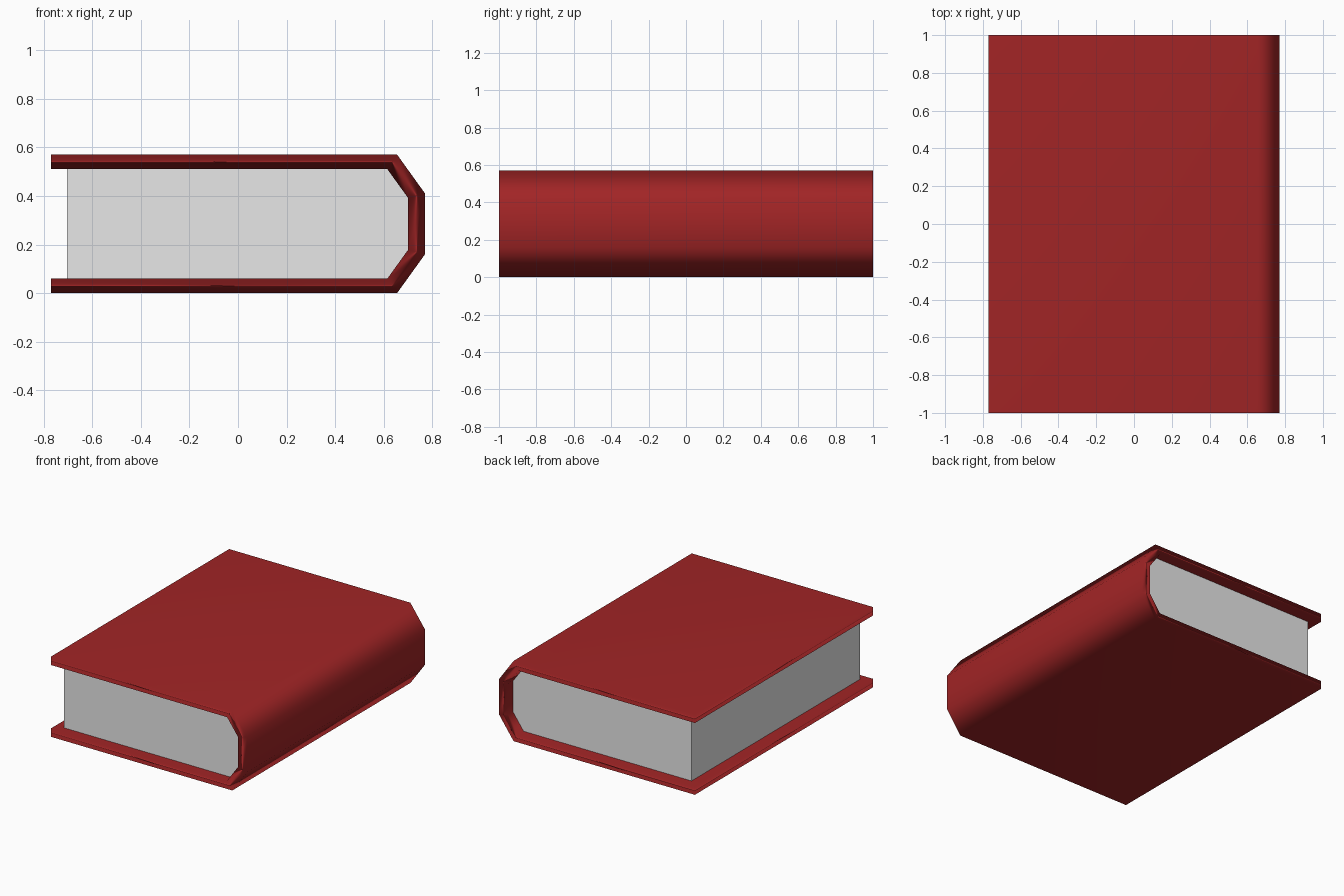
import bpy
import bmesh

HEIGHT = 0.57


def material(name, color):
    mat = bpy.data.materials.new(name)
    mat.use_nodes = True
    mat.diffuse_color = color
    mat.node_tree.nodes["Principled BSDF"].inputs["Base Color"].default_value = color
    return mat


def mirrored(lower):
    """Continue a lower half profile with its mirror image about mid height."""
    return lower + [(x, HEIGHT - z) for x, z in reversed(lower)]


def extrude_profile(name, profile, half_depth, mat):
    """Closed x-z profile swept along y, centred on the origin."""
    bm = bmesh.new()
    face = bm.faces.new([bm.verts.new((x, -half_depth, z)) for x, z in profile])
    result = bmesh.ops.extrude_face_region(bm, geom=[face], use_keep_orig=True)
    moved = [g for g in result["geom"] if isinstance(g, bmesh.types.BMVert)]
    bmesh.ops.translate(bm, verts=moved, vec=(0, 2 * half_depth, 0))
    bmesh.ops.recalc_face_normals(bm, faces=bm.faces)
    mesh = bpy.data.meshes.new(name)
    bm.to_mesh(mesh)
    bm.free()
    mesh.materials.append(mat)
    obj = bpy.data.objects.new(name, mesh)
    bpy.context.scene.collection.objects.link(obj)
    return obj


def cover_shell(name, outer, inner, half_depth, mat):
    """Open folded board: a strip of quads between the outer and inner profiles."""
    bm = bmesh.new()
    rings = []
    for xo, xi in zip(outer, inner):
        rings.append([bm.verts.new((x, y, z)) for (x, z), y in (
            (xo, -half_depth), (xo, half_depth), (xi, half_depth), (xi, -half_depth))])
    for a, b in zip(rings, rings[1:]):
        for i in range(4):
            j = (i + 1) % 4
            bm.faces.new((a[i], a[j], b[j], b[i]))
    bm.faces.new(rings[0])
    bm.faces.new(rings[-1])
    bmesh.ops.recalc_face_normals(bm, faces=bm.faces)
    for f in bm.faces:
        f.smooth = True
    mesh = bpy.data.meshes.new(name)
    bm.to_mesh(mesh)
    bm.free()
    mesh.materials.append(mat)
    obj = bpy.data.objects.new(name, mesh)
    bpy.context.scene.collection.objects.link(obj)
    # Large boards keep flat shading while the spine blends softly
    obj.modifiers.new("Weighted normals", "WEIGHTED_NORMAL")
    return obj


default = bpy.data.objects.get("Cube")
if default:
    bpy.data.objects.remove(default, do_unlink=True)

red = material("cover red", (0.36, 0.018, 0.019, 1))
paper = material("paper grey", (0.8, 0.8, 0.8, 1))

# Cover: two boards joined by a faceted spine
outer = mirrored([(-0.77, 0), (0.655, 0), (0.77, 0.16)])
inner = mirrored([(-0.77, 0.06), (0.615, 0.06), (0.70, 0.178)])
cover_shell("cover", outer, inner, 1.0, red)

# Page block: fills the cover, set back from the open edges
pages = mirrored([(-0.705, 0.06), (0.615, 0.06), (0.70, 0.178)])
extrude_profile("pages", pages, 0.945, paper)
